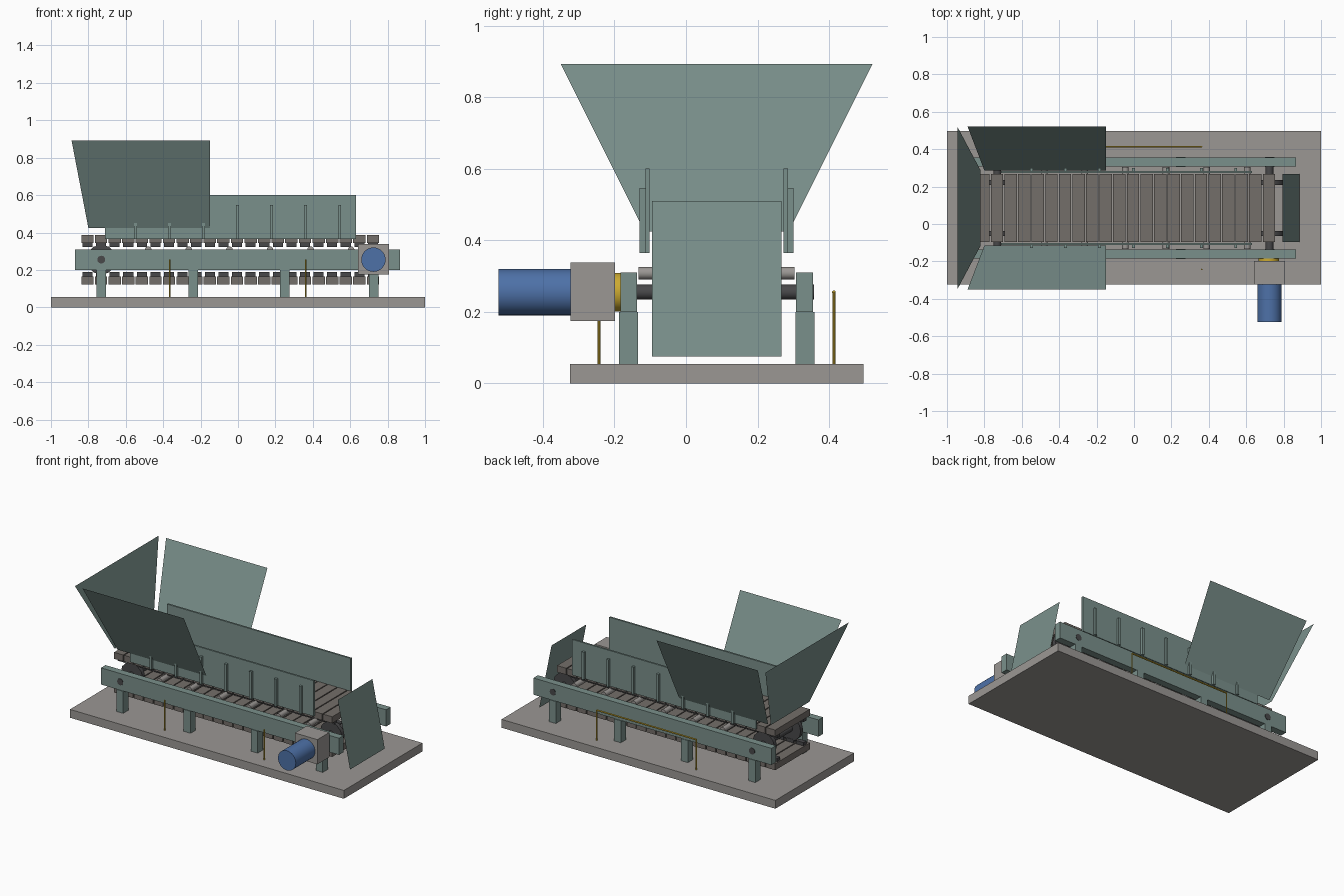
import bpy, bmesh, math
from mathutils import Matrix, Vector

if "Cube" in bpy.data.objects:
    bpy.data.objects.remove(bpy.data.objects["Cube"])

C = 0.0855  # centre line of the conveyor in y


def mat(name, rgb):
    m = bpy.data.materials.new(name)
    m.diffuse_color = (*rgb, 1)
    m.use_nodes = True
    m.node_tree.nodes["Principled BSDF"].inputs["Base Color"].default_value = m.diffuse_color
    return m


GREEN = mat("grey_green_paint", (0.195, 0.279, 0.258))
GREY = mat("light_grey", (0.327, 0.310, 0.296))
PAN = mat("pan_steel", (0.175, 0.158, 0.142))
DARK = mat("dark_steel", (0.065, 0.065, 0.068))
BLUE = mat("motor_blue", (0.075, 0.165, 0.39))
YELLOW = mat("safety_yellow", (0.60, 0.40, 0.03))


def finish(name, bm, material):
    me = bpy.data.meshes.new(name)
    bm.to_mesh(me)
    bm.free()
    me.materials.append(material)
    ob = bpy.data.objects.new(name, me)
    bpy.context.collection.objects.link(ob)
    return ob


def boxes(name, spans, material):
    """One object from boxes given as (x0, x1, y0, y1, z0, z1)."""
    bm = bmesh.new()
    for x0, x1, y0, y1, z0, z1 in spans:
        m = (Matrix.Translation(((x0 + x1) / 2, (y0 + y1) / 2, (z0 + z1) / 2))
             @ Matrix.Diagonal((x1 - x0, y1 - y0, z1 - z0, 1)))
        bmesh.ops.create_cube(bm, size=1, matrix=m)
    return finish(name, bm, material)


def rods(name, ends, r, material, n=24):
    """One object from cylinders, each given by two end points."""
    bm = bmesh.new()
    for a, b in ends:
        a, b = Vector(a), Vector(b)
        rot = Vector((0, 0, 1)).rotation_difference(b - a).to_matrix().to_4x4()
        bmesh.ops.create_cone(bm, cap_ends=True, segments=n, radius1=r, radius2=r,
                              depth=(b - a).length,
                              matrix=Matrix.Translation((a + b) / 2) @ rot)
    ob = finish(name, bm, material)
    bpy.context.view_layer.objects.active = ob
    ob.select_set(True)
    bpy.ops.object.shade_smooth_by_angle(angle=math.radians(35))
    ob.select_set(False)
    return ob


def sheet(name, corners, material):
    bm = bmesh.new()
    bm.faces.new([bm.verts.new(c) for c in corners])
    return finish(name, bm, material)


def both(y0, y1):
    """A y span given outward from the centre line, on both sides."""
    return [(C - y1, C - y0), (C + y0, C + y1)]


# Foundation and frame
boxes("base_slab", [(-1, 1, -0.324, 0.496, 0, 0.055)], GREY)
boxes("side_beams", [(-0.872, 0.866, a, b, 0.2, 0.31) for a, b in both(0.222, 0.269)], GREEN)
boxes("legs", [(x - 0.025, x + 0.025, a, b, 0.055, 0.2)
               for x in (-0.732, -0.24, 0.25, 0.725) for a, b in both(0.22, 0.273)], GREEN)

# Apron pans with chain links on the upper and lower runs
N, X0, P = 22, -0.838, 0.0727
xs = [X0 + P * i for i in range(N)]
boxes("upper_pans", [(x, x + 0.066, C - 0.181, C + 0.181, 0.345, 0.388) for x in xs], PAN)
boxes("lower_pans", [(x, x + 0.066, C - 0.181, C + 0.181, 0.123, 0.166) for x in xs], PAN)
boxes("chain_links", [(x + 0.006, x + 0.06, a, b, z, z + 0.022) for x in xs
                      for a, b in both(0.122, 0.152) for z in (0.323, 0.166)], DARK)

# Head and tail shafts, sprockets, support rollers
for label, x in (("tail", -0.731), ("head", 0.724)):
    rods(label + "_shaft", [((x, C - 0.272, 0.255), (x, C + 0.272, 0.255))], 0.021, DARK)
    rods(label + "_sprockets", [((x, a, 0.255), (x, b, 0.255)) for a, b in both(0.124, 0.15)],
         0.08, DARK, 12)
rods("support_rollers", [((x, C - 0.218, 0.308), (x, C + 0.218, 0.308))
                         for x in [-0.48 + 0.217 * i for i in range(6)]], 0.0175, GREY, 16)

# Skirt plates and stiffener ribs
boxes("skirt_plates", [(-0.71, 0.632, a, b, 0.365, 0.60) for a, b in both(0.187, 0.199)], GREEN)
boxes("skirt_ribs", [(x - 0.008, x + 0.008, a, b, 0.365, 0.546)
                     for x in [-0.548 + 0.182 * i for i in range(7)]
                     for a, b in both(0.199, 0.215)], GREEN)

# Hopper sheets
T, B = 0.436, 0.201
for label, s in (("front", -1), ("rear", 1)):
    sheet("hopper_" + label, [(-0.80, C + s * B, 0.424), (-0.15, C + s * B, 0.424),
                              (-0.15, C + s * T, 0.893), (-0.89, C + s * T, 0.893)][::-s], GREEN)
sheet("hopper_end", [(-0.82, C - B, 0.424), (-0.82, C + B, 0.424),
                     (-0.945, C + T, 0.893), (-0.945, C - T, 0.893)], GREEN)

# Discharge chute sheet
sheet("discharge_chute", [(0.885, C - 0.181, 0.075), (0.885, C + 0.181, 0.075),
                          (0.795, C + 0.181, 0.51), (0.795, C - 0.181, 0.51)], GREEN)

# Drive unit
boxes("gearbox", [(0.641, 0.806, -0.323, -0.199, 0.175, 0.338)], GREY)
rods("motor", [((0.724, -0.524, 0.255), (0.724, -0.323, 0.255))], 0.065, BLUE, 32)
rods("coupling", [((0.72, -0.199, 0.255), (0.72, -0.183, 0.255))], 0.054, YELLOW, 32)

# Pull cord posts and rear cord
rods("cord_posts", [((x, y, 0.055), (x, y, 0.256)) for x in (-0.365, 0.362)
                    for y in (-0.243, 0.413)], 0.004, YELLOW, 10)
rods("rear_cord", [((-0.365, 0.413, 0.255), (0.362, 0.413, 0.255))], 0.005, YELLOW, 10)
